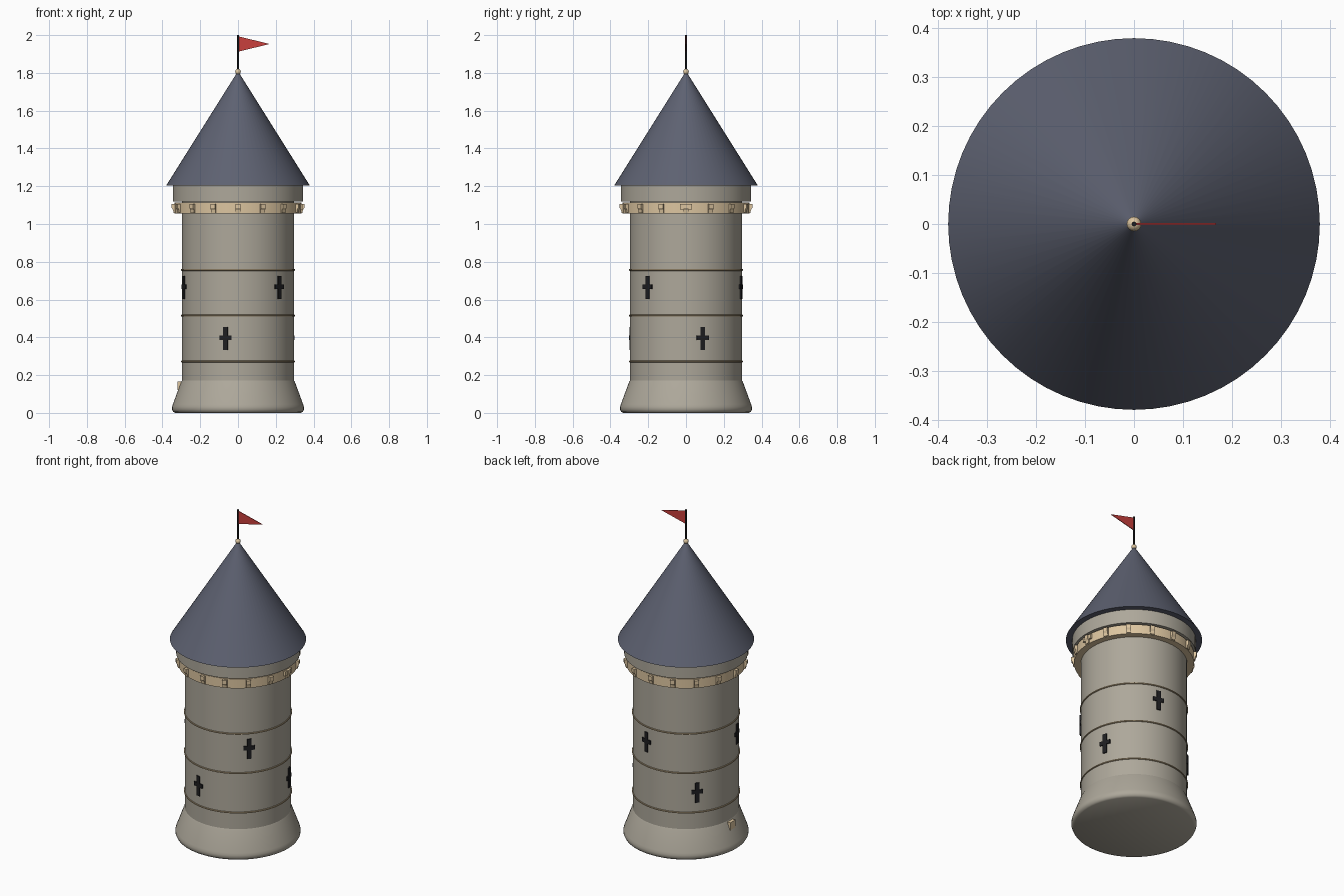
import bpy, bmesh, math
from mathutils import Matrix

if "Cube" in bpy.data.objects:
    bpy.data.objects.remove(bpy.data.objects["Cube"])


def material(name, rgb):
    m = bpy.data.materials.new(name)
    m.diffuse_color = (*rgb, 1)
    m.use_nodes = True
    m.node_tree.nodes["Principled BSDF"].inputs["Base Color"].default_value = m.diffuse_color
    return m


STONE = material("warm grey stone", (0.42, 0.39, 0.325))
TAN = material("pale sandstone", (0.72, 0.56, 0.35))
BAND = material("brown band", (0.36, 0.28, 0.17))
SLATE = material("blue slate", (0.11, 0.12, 0.165))
BLACK = material("dark iron", (0.013, 0.013, 0.015))
RED = material("red cloth", (0.58, 0.05, 0.045))


def finish(bm, name, mat, smooth=True):
    bmesh.ops.recalc_face_normals(bm, faces=bm.faces)
    me = bpy.data.meshes.new(name)
    bm.to_mesh(me)
    bm.free()
    ob = bpy.data.objects.new(name, me)
    bpy.context.collection.objects.link(ob)
    me.materials.append(mat)
    if smooth:
        bpy.ops.object.select_all(action='DESELECT')
        ob.select_set(True)
        bpy.context.view_layer.objects.active = ob
        bpy.ops.object.shade_smooth_by_angle(angle=math.radians(35))
    return ob


def lathe(name, profile, mat, n=64, closed=False):
    """Turn (radius, z) points round the z axis; radius 0 ends are poles."""
    bm = bmesh.new()
    rings = []
    for r, z in profile:
        if r == 0:
            rings.append([bm.verts.new((0, 0, z))] * n)
        else:
            rings.append([bm.verts.new((r * math.cos(2 * math.pi * i / n),
                                        r * math.sin(2 * math.pi * i / n), z)) for i in range(n)])
    pairs = list(zip(rings, rings[1:]))
    if closed:
        pairs.append((rings[-1], rings[0]))
    for a, b in pairs:
        for i in range(n):
            j = (i + 1) % n
            bm.faces.new(dict.fromkeys((a[i], a[j], b[j], b[i])))
    return finish(bm, name, mat)


def add_box(bm, angle, r0, r1, width, z0, z1):
    """Box pointing outwards at an angle round the tower."""
    bmesh.ops.create_cube(bm, size=1, matrix=Matrix.Rotation(angle, 4, 'Z')
                          @ Matrix.Translation(((r0 + r1) / 2, 0, (z0 + z1) / 2))
                          @ Matrix.Diagonal((r1 - r0, width, z1 - z0, 1)))


def add_prism(bm, points, half, matrix):
    """Profile in the x-z plane, thickened along y."""
    sides = [[bm.verts.new(matrix @ Matrix.Translation((x, y, z)).translation)
              for x, z in points] for y in (-half, half)]
    bm.faces.new(sides[0])
    bm.faces.new(sides[1][::-1])
    for i in range(len(points)):
        j = (i + 1) % len(points)
        bm.faces.new((sides[0][i], sides[0][j], sides[1][j], sides[1][i]))


# Stone tower
lathe("flared_base", [(0, 0), (0.333, 0), (0.343, 0.006), (0.349, 0.018), (0.349, 0.032),
                      (0.345, 0.045), (0.302, 0.162), (0.295, 0.175), (0, 0.175)], STONE)
lathe("tower_wall", [(0, 0.17), (0.297, 0.17), (0.297, 1.15), (0, 1.15)], STONE)
lathe("upper_drum", [(0, 1.12), (0.345, 1.12), (0.345, 1.206), (0, 1.206)], STONE)

# Thin string courses
for k, z in enumerate((0.272, 0.515, 0.757)):
    lathe(f"string_course_{k + 1}",
          [(0.297 + 0.005 * math.cos(a * math.pi / 4), z + 0.005 * math.sin(a * math.pi / 4))
           for a in range(8)], BAND, closed=True)

# Corbel ring under the drum
lathe("corbel_ring", [(0.29, 1.055), (0.335, 1.055), (0.335, 1.113), (0.29, 1.113)],
      TAN, closed=True)
bm = bmesh.new()
for i in range(16):
    add_prism(bm, [(0.32, 1.058), (0.341, 1.058), (0.344, 1.075), (0.351, 1.086),
                   (0.351, 1.107), (0.32, 1.107)], 0.013,
              Matrix.Rotation(i * math.pi / 8, 4, 'Z'))
finish(bm, "corbels", TAN, False)

# Odd blocks on the right of the ring and the left of the base
bm = bmesh.new()
add_box(bm, 0, 0.32, 0.345, 0.064, 1.078, 1.105)
finish(bm, "ring_block", TAN, False)
bm = bmesh.new()
add_box(bm, math.pi, 0.26, 0.319, 0.05, 0.12, 0.166)
finish(bm, "base_block", TAN, False)

# Cross-shaped arrow slits, alternating low and high
bm = bmesh.new()
for i in range(6):
    a = 0.3 + i * math.pi / 3
    z = 0.27 * (i % 2)
    add_box(bm, a, 0.294, 0.303, 0.025, 0.333 + z, 0.454 + z)
    add_box(bm, a, 0.293, 0.3025, 0.066, 0.387 + z, 0.411 + z)
finish(bm, "arrow_slits", BLACK, False)

# Roof, finial and flag
lathe("cone_roof", [(0, 1.204), (0.38, 1.204), (0.004, 1.803), (0, 1.803)], SLATE)
lathe("finial", [(0.015 * math.sin(math.pi * k / 8) if 0 < k < 8 else 0,
                  1.806 - 0.015 * math.cos(math.pi * k / 8)) for k in range(9)], TAN, 16)
lathe("flag_pole", [(0, 1.8), (0.005, 1.8), (0.005, 2.0), (0, 2.0)], BLACK, 12)
bm = bmesh.new()
add_prism(bm, [(0.003, 1.993), (0.168, 1.953), (0.003, 1.913)], 0.002, Matrix.Identity(4))
finish(bm, "pennant", RED, False)
